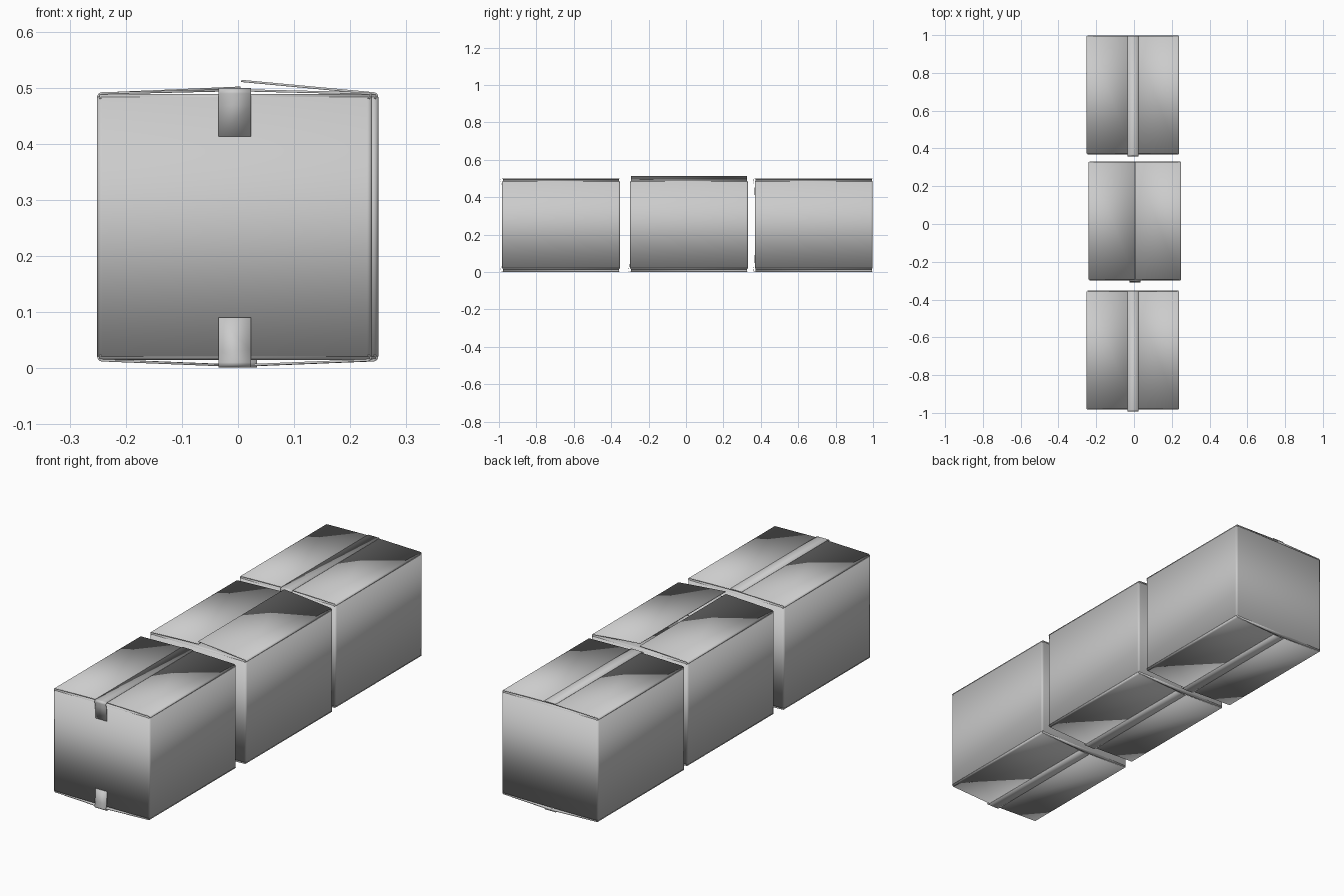
import bpy, bmesh, math
from mathutils import Matrix, Vector

if "Cube" in bpy.data.objects:
    bpy.data.objects.remove(bpy.data.objects["Cube"])

card = bpy.data.materials.new("cardboard grey")
card.diffuse_color = (0.6, 0.6, 0.6, 1)
card.use_nodes = True
card.node_tree.nodes["Principled BSDF"].inputs["Base Color"].default_value = card.diffuse_color

HX, HY = 0.243, 0.313      # half sizes to the middle of the board
Z0, Z1 = 0.014, 0.490      # fold heights
T, R = 0.004, 0.007        # board thickness, fold radius


def sheet(name, rows, thick, place, closed=False):
    """Quad strip between paired points, thickened into board."""
    bm = bmesh.new()
    vs = [[bm.verts.new(place @ Vector(p)) for p in pair] for pair in rows]
    n = len(vs)
    for i in range(n if closed else n - 1):
        a, b = vs[i], vs[(i + 1) % n]
        bm.faces.new((a[0], b[0], b[1], a[1]))
    bmesh.ops.recalc_face_normals(bm, faces=bm.faces)
    me = bpy.data.meshes.new(name)
    bm.to_mesh(me)
    bm.free()
    me.materials.append(card)
    ob = bpy.data.objects.new(name, me)
    bpy.context.collection.objects.link(ob)
    mod = ob.modifiers.new("thickness", 'SOLIDIFY')
    mod.thickness, mod.offset = thick, 0
    bpy.context.view_layer.objects.active = ob
    ob.select_set(True)
    bpy.ops.object.shade_smooth_by_angle(angle=math.radians(35))
    ob.select_set(False)
    return ob


def arc(cx, cz, r, a0, a1, n=5):
    return [(cx + r * math.cos(math.radians(a0 + (a1 - a0) * i / n)),
             cz + r * math.sin(math.radians(a0 + (a1 - a0) * i / n))) for i in range(n + 1)]


def flap(name, place, k, top, end_u, end_z, drop=0.0):
    """Flap folded from wall k (0 = +x, 1 = +y, ...)."""
    reach, half = (HX, HY) if k % 2 == 0 else (HY, HX)
    half -= 0.002
    s = 1 if top else -1
    zc = (Z1 - drop - R) if top else (Z0 + drop + R)
    prof = arc(reach - R, zc, R, 0, 90 * s) + [(end_u, end_z)]
    rows = [((u, -half, z), (u, half, z)) for u, z in prof]
    sheet(name, rows, T, place @ Matrix.Rotation(k * math.pi / 2, 4, 'Z'))


def tape(name, place, top):
    """Strip along the seam, folded down over the front wall."""
    s = 1 if top else -1
    zt = 0.4985 if top else 0.0015
    front = -HY - 0.005
    tip = 0.413 if top else 0.09
    r = 0.009
    prof = [(front, tip), (front - 0.001, zt - s * 0.03)]
    prof += arc(front + r - 0.006, zt - s * r, r, 180, 180 - 90 * s)
    prof += [(HY, zt)]
    rows = [((-0.029, y, z), (0.029, y, z)) for y, z in prof]
    sheet(name, rows, 0.0012, place)


def carton(label, cx, cy, sealed):
    place = Matrix.Translation((cx, cy, 0))
    # four walls as one tube with rounded corners
    loop = []
    for q, (sx, sy) in enumerate(((1, 1), (-1, 1), (-1, -1), (1, -1))):
        loop += arc(sx * (HX - R), sy * (HY - R), R, q * 90, q * 90 + 90)
    sheet(label + "_walls", [((x, y, Z0 + R), (x, y, Z1 - R)) for x, y in loop], T, place, True)
    # short inner flaps, then long outer flaps
    for k in (1, 3):
        side = "back" if k == 1 else "front"
        flap(f"{label}_inner_top_flap_{side}", place, k, True, 0.073, Z1 - 0.003, 0.003)
        flap(f"{label}_inner_bottom_flap_{side}", place, k, False, 0.073, Z0 + 0.003, 0.003)
    for k in (0, 2):
        side = "right" if k == 0 else "left"
        top_z = 0.4955 if sealed else (0.512 if k == 0 else 0.500)
        flap(f"{label}_top_flap_{side}", place, k, True, 0.0008, top_z)
        flap(f"{label}_bottom_flap_{side}", place, k, False, 0.0008, 0.0045)
    # sealing tape
    tape(label + "_bottom_tape", place, False)
    if sealed:
        tape(label + "_top_tape", place, True)


carton("front_box", -0.006, -0.668, True)
carton("middle_box", 0.005, 0.016, False)
carton("back_box", -0.006, 0.683, True)
